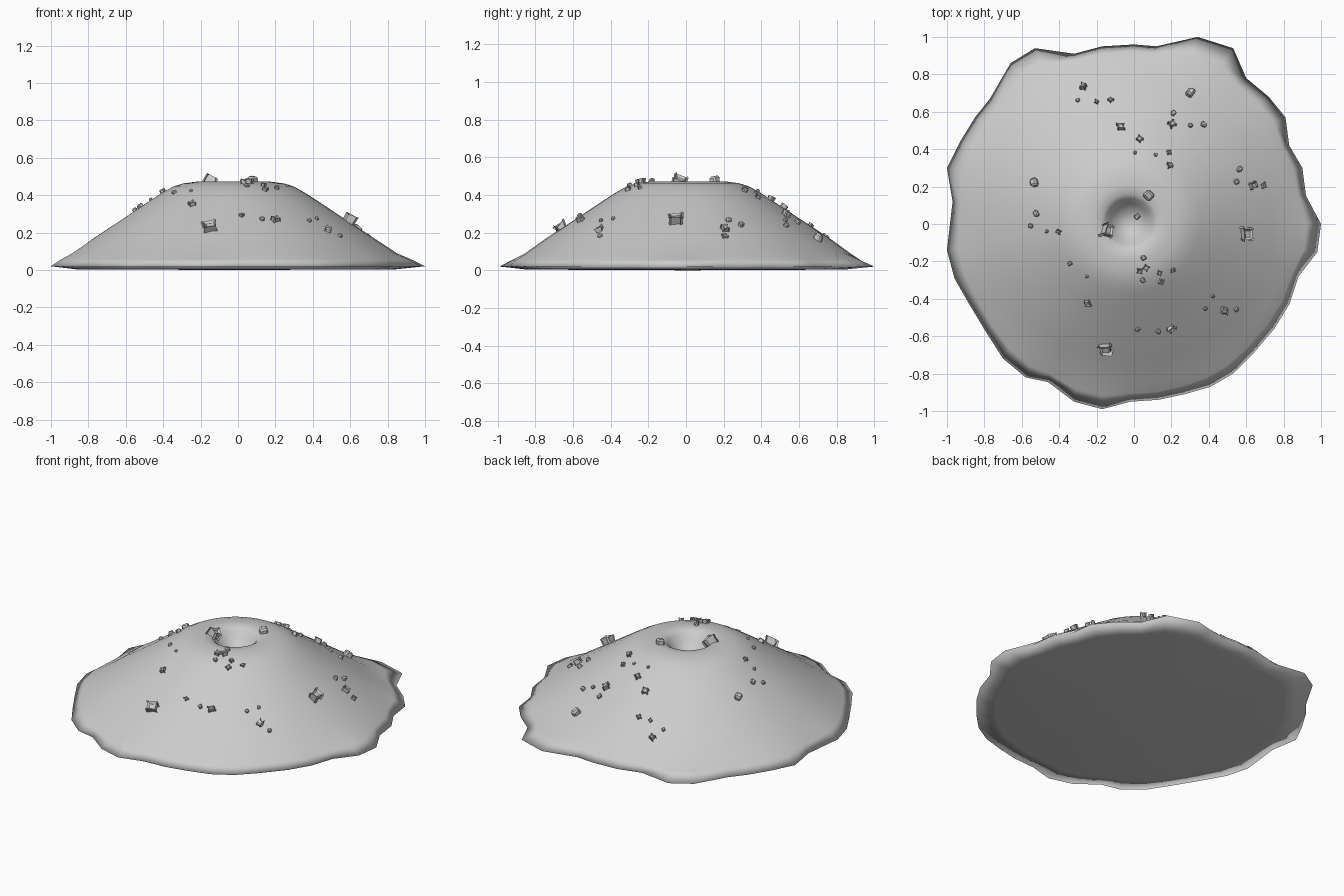
import bpy, bmesh, math, random
from mathutils import Vector
from mathutils.bvhtree import BVHTree

if "Cube" in bpy.data.objects:
    bpy.data.objects.remove(bpy.data.objects["Cube"])

random.seed(4)

# irregular foot of the mound, anticlockwise from +x
OUTLINE = [(1, 0), (.92, .15), (.9, .3), (.83, .42), (.81, .57), (.72, .68), (.6, .78), (.53, .94),
           (.34, 1), (.23, .975), (.12, .95), (0, .96), (-.17, .95), (-.32, .91), (-.53, .94),
           (-.66, .86), (-.77, .67), (-.85, .57), (-.93, .44), (-1, .3), (-.97, .12), (-1, -.14),
           (-.96, -.29), (-.88, -.43), (-.79, -.58), (-.7, -.72), (-.58, -.82), (-.46, -.845),
           (-.32, -.95), (-.17, -.99), (-.02, -.95), (.13, -.94), (.27, -.91), (.41, -.87),
           (.53, -.8), (.64, -.69), (.75, -.56), (.83, -.43), (.88, -.28), (.98, -.15)]
CENTRE = Vector((-.025, .01))
N = len(OUTLINE)

# (radius, height, how much the ring follows the outline)
PROFILE = [(.86, .004, .5), (1, .02, 1), (.935, .058, .5), (.87, .09, .15), (.75, .172, 0),
           (.6, .27, 0), (.48, .35, 0), (.38, .415, 0), (.32, .448, 0), (.27, .463, 0), (.2, .472, 0),
           (.15, .468, 0), (.125, .45, 0), (.1, .41, 0), (.06, .375, 0), (.025, .362, 0)]


def ring_point(i, r, z, w):
    p = Vector(OUTLINE[i])
    circle = CENTRE + p.normalized() * r
    if r > .8:                       # near the foot the circle is close to the mean outline
        circle = CENTRE + p.normalized() * r
    q = circle.lerp(p * r, w)
    return (q.x, q.y, z)


# mound with crater
bm = bmesh.new()
rings = [[bm.verts.new(ring_point(i, *ring)) for i in range(N)] for ring in PROFILE]
for a, b in zip(rings, rings[1:]):
    for i in range(N):
        j = (i + 1) % N
        bm.faces.new((a[i], a[j], b[j], b[i]))
for ring, z in ((rings[0], 0), (rings[-1], .36)):
    c = bm.verts.new((CENTRE.x, CENTRE.y, z))
    for i in range(N):
        bm.faces.new((ring[i], ring[(i + 1) % N], c))
bmesh.ops.recalc_face_normals(bm, faces=bm.faces)
for f in bm.faces:
    f.smooth = True
tree = BVHTree.FromBMesh(bm)
mesh = bpy.data.meshes.new("mound")
bm.to_mesh(mesh)
bm.free()
bpy.context.collection.objects.link(bpy.data.objects.new("mound", mesh))


# chipped rock resting on the slope
def add_rock(bm, x, y, r):
    hit, normal, _, _ = tree.ray_cast(Vector((x, y, 2)), Vector((0, 0, -1)))
    turn = normal.to_track_quat('Z', 'Y')
    spin = random.uniform(0, math.tau)
    verts = bmesh.ops.create_cube(bm, size=1)["verts"]
    edges = list({e for v in verts for e in v.link_edges})
    stretch = Vector([random.uniform(.85, 1.15) for _ in range(3)])
    for v in verts:
        jitter = Vector([random.uniform(-.12, .12) for _ in range(3)])
        p = (v.co + jitter) * stretch * r * 1.65
        c, s = math.cos(spin), math.sin(spin)
        p = Vector((p.x * c - p.y * s, p.x * s + p.y * c, p.z))
        v.co = hit + normal * r * .3 + turn @ p
    bmesh.ops.bevel(bm, geom=edges, offset=r * .35, segments=1, affect='EDGES')


def add_rocks(name, spots, size):
    bm = bmesh.new()
    for x, y in spots:
        add_rock(bm, x, y, size * random.uniform(.85, 1.1))
    mesh = bpy.data.meshes.new(name)
    bm.to_mesh(mesh)
    bm.free()
    bpy.context.collection.objects.link(bpy.data.objects.new(name, mesh))


add_rocks("large_rocks", [(-.53, .22), (.3, .7), (.59, -.05), (-.15, -.66), (-.15, -.04), (.08, .15)], .029)
add_rocks("small_rocks", [
    (-.27, .73), (-.07, .515), (.03, .45), (.21, .59), (.2, .53), (.3, .525), (.37, .53),
    (.19, .31), (.56, .29), (.545, .225), (.63, .205), (-.52, .055), (-.55, -.01),
    (.05, -.18), (.03, -.25), (.065, -.235), (.045, -.3), (-.34, -.21), (-.245, -.42),
    (.13, -.57), (.2, -.555), (.48, -.46), (.545, -.455), (.02, .04)], .016)
add_rocks("pebbles", [
    (-.3, .66), (-.125, .66), (-.2, .65), (.005, .38), (.115, .37), (.185, .38), (.69, .205),
    (-.465, -.04), (-.4, -.04), (-.25, -.28), (.135, -.26), (.205, -.245), (.145, -.305),
    (.42, -.385), (.38, -.45), (.02, -.56)], .011)
